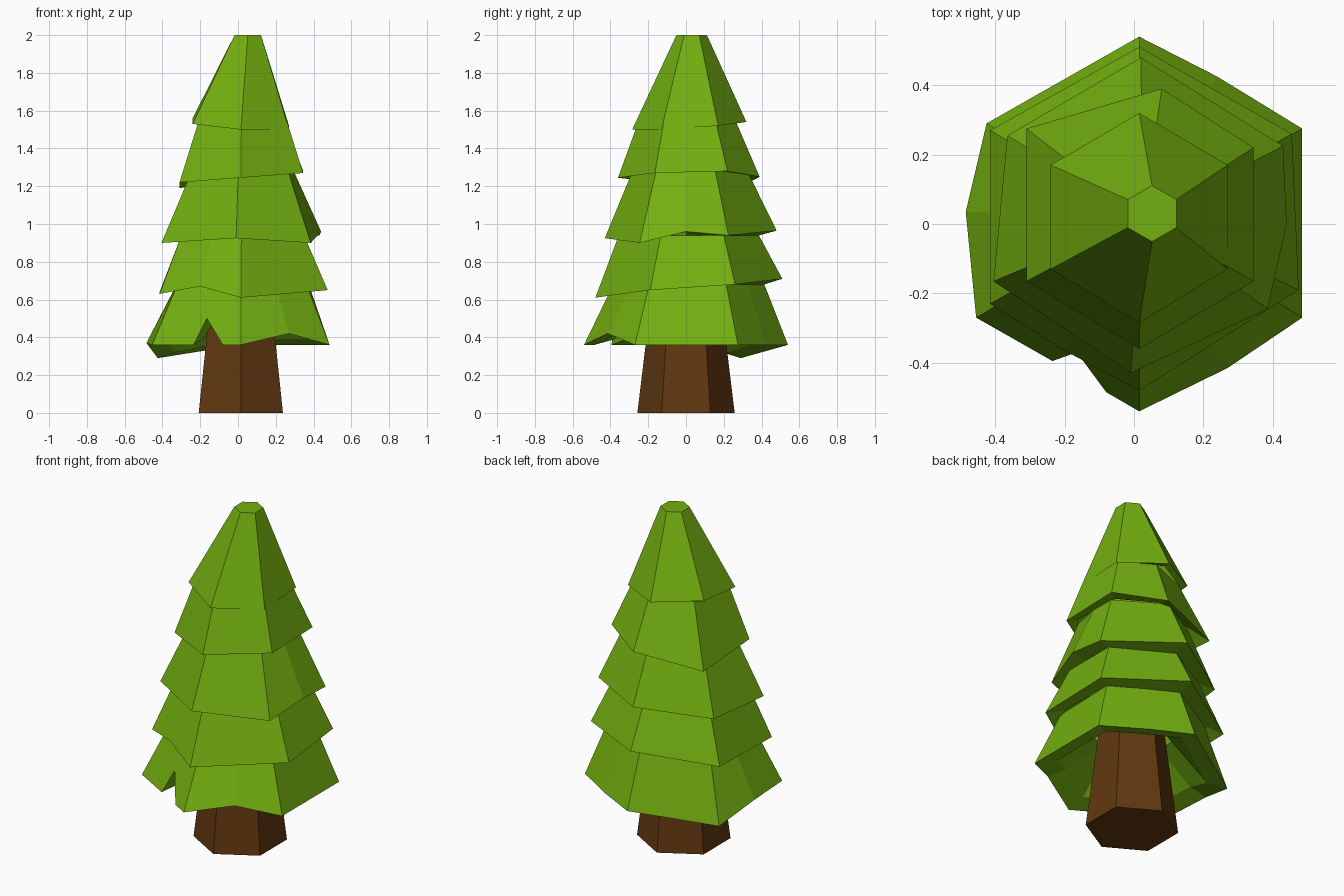
import bpy, math

if "Cube" in bpy.data.objects:
    bpy.data.objects.remove(bpy.data.objects["Cube"])

def material(name, color):
    m = bpy.data.materials.new(name)
    m.diffuse_color = (*color, 1)
    m.use_nodes = True
    m.node_tree.nodes["Principled BSDF"].inputs["Base Color"].default_value = m.diffuse_color
    return m

GREEN = material("needles", (0.17, 0.43, 0.005))
BROWN = material("bark", (0.12, 0.04, 0.005))

def on_hexagon(angle, half_width, z, c=(0.025, 0.015)):
    """Point at an angle on a hexagon whose corners point along y."""
    a = (angle + math.pi / 6) % (math.pi / 3) - math.pi / 6
    r = half_width / math.cos(a)
    return (c[0] + r * math.cos(angle), c[1] + r * math.sin(angle), z)

def loft(name, loops, mat, cap_start=False, cap_end=False):
    n = len(loops[0])
    verts = [p for loop in loops for p in loop]
    faces = [(k * n + i, k * n + (i + 1) % n, (k + 1) * n + (i + 1) % n, (k + 1) * n + i)
             for k in range(len(loops) - 1) for i in range(n)]
    if cap_start:
        faces.append(tuple(reversed(range(n))))
    if cap_end:
        faces.append(tuple(range(len(verts) - n, len(verts))))
    mesh = bpy.data.meshes.new(name)
    mesh.from_pydata(verts, [], faces)
    mesh.materials.append(mat)
    ob = bpy.data.objects.new(name, mesh)
    bpy.context.collection.objects.link(ob)
    return ob

# Ragged lower edges, counter-clockwise, from the bottom tier upward
edges = [
    [(.485, -.27, .36), (.485, .275, .36), (.24, .425, .36), (.015, .54, .36),
     (-.425, .29, .29), (-.485, .035, .37), (-.455, -.27, .36), (-.235, -.395, .36),
     (-.165, -.37, .50), (-.08, -.485, .36), (.015, -.54, .36), (.27, -.415, .42)],
    [(.475, -.19, .65), (.455, .26, .68), (.015, .51, .71), (-.415, .27, .64),
     (-.415, -.23, .63), (-.2, -.365, .67), (.015, -.48, .61)],
    [(.385, -.245, .90), (.44, 0, .96), (.43, .225, .94), (.02, .48, .965),
     (-.365, .255, .91), (-.405, -.165, .90), (-.01, -.43, .925)],
    [(.345, -.165, 1.27), (.345, .22, 1.28), (.08, .39, 1.25), (-.31, .275, 1.19),
     (-.31, -.165, 1.22), (.015, -.36, 1.245)],
    [(.27, -.13, 1.5), (.27, .17, 1.52), (.015, .32, 1.54), (-.24, .17, 1.56),
     (-.24, -.13, 1.53), (.015, -.285, 1.5)],
]
# Neck of each tier: half width and height
necks = [(.35, .68), (.325, .94), (.27, 1.28), (.235, 1.54), (.07, 2.0)]

# Foliage tiers: underside, ragged edge, sloping skirt
for i, edge in enumerate(edges):
    angles = [math.atan2(y - .015, x - .025) for x, y, z in edge]
    if i == 0:
        rim = [(x * .78, y * .78, z + .03) for x, y, z in edge]
        loops = [[on_hexagon(a, .19, .56) for a in angles], rim]
    else:
        loops = [[on_hexagon(a, *necks[i - 1]) for a in angles]]
    loops.append(edge)
    if i == 4:   # the tip is a regular hexagon, slightly off centre
        hexa = [math.radians(-30 + 60 * k) for k in range(6)]
        loops.append([on_hexagon(a, *necks[i], c=(.052, .03)) for a in hexa])
    else:
        loops.append([on_hexagon(a, *necks[i]) for a in angles])
    loft(f"foliage_tier_{i + 1}", loops, GREEN, cap_end=(i == 4))

# Tapered six-sided trunk
hexa = [math.radians(-30 + 60 * k) for k in range(6)]
loft("trunk", [[on_hexagon(a, w, z, c=(.015, 0)) for a in hexa]
               for w, z in ((.223, 0), (.16, .6))], BROWN, True, True)
